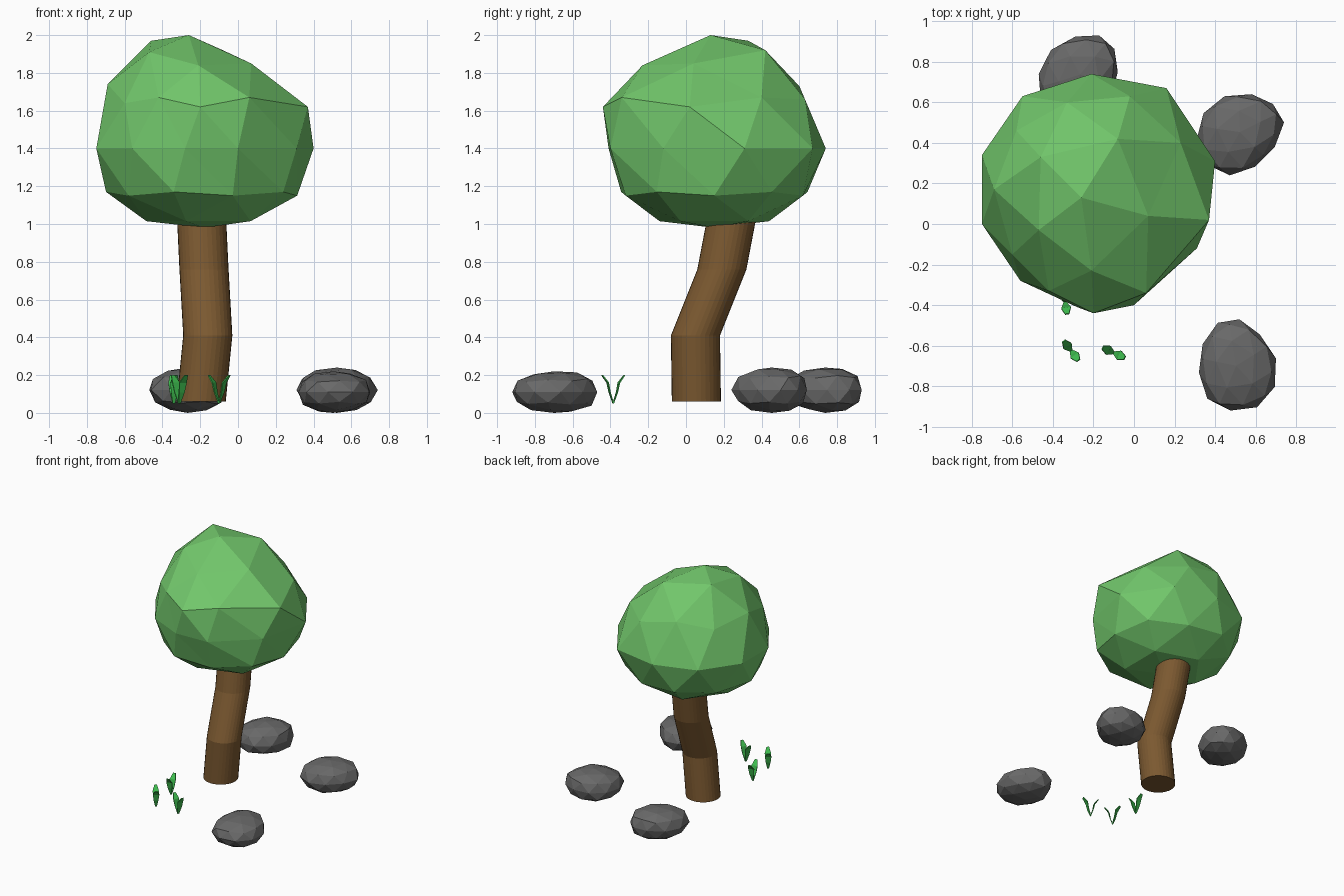
import bpy, bmesh, math, random
from mathutils import Vector, Matrix

random.seed(4)
cube = bpy.data.objects.get("Cube")
if cube:
    bpy.data.objects.remove(cube, do_unlink=True)


def make_material(name, rgb):
    mat = bpy.data.materials.new(name)
    mat.use_nodes = True
    mat.diffuse_color = (*rgb, 1)
    shader = mat.node_tree.nodes["Principled BSDF"]
    shader.inputs["Base Color"].default_value = (*rgb, 1)
    shader.inputs["Roughness"].default_value = 0.9
    return mat


leaf_green = make_material("leaf green", (0.17, 0.58, 0.15))
bark_brown = make_material("bark brown", (0.2, 0.1, 0.03))
stone_grey = make_material("stone grey", (0.14, 0.14, 0.14))
grass_green = make_material("grass green", (0.05, 0.52, 0.08))


def finish(bm, name, mat, fix_normals=True):
    if fix_normals:
        bmesh.ops.recalc_face_normals(bm, faces=bm.faces)
    mesh = bpy.data.meshes.new(name)
    bm.to_mesh(mesh)
    bm.free()
    mesh.materials.append(mat)
    obj = bpy.data.objects.new(name, mesh)
    bpy.context.collection.objects.link(obj)
    return obj


# Crown: an icosphere whose upper rings are pulled into a lopsided shape
def make_crown():
    bm = bmesh.new()
    bmesh.ops.create_icosphere(bm, subdivisions=2, radius=1)
    rings = {}
    for v in bm.verts:
        rings.setdefault(round(v.co.z, 1), []).append(v)
    for ring in rings.values():
        ring.sort(key=lambda v: (math.atan2(v.co.y, v.co.x) + 0.01) % math.tau)
    equator = [(0.4, 0.31), (0.16, 0.67), (-0.21, 0.74), (-0.55, 0.63), (-0.75, 0.34),
               (-0.75, 0), (-0.56, -0.28), (-0.28, -0.41), (0, -0.4), (0.31, -0.12)]
    shapes = {
        0.0: [(x, y, 1.4) for x, y in equator],
        0.4: [(0.37, 0.02, 1.62), (-0.02, 0.63, 1.66), (-0.58, 0.46, 1.68),
              (-0.6, -0.15, 1.64), (-0.2, -0.44, 1.62)],
        0.5: [(0.23, 0.4, 1.67), (-0.33, 0.6, 1.73), (-0.69, 0.17, 1.74),
              (-0.42, -0.33, 1.67), (0.06, -0.34, 1.67)],
        0.9: [(0.07, 0.04, 1.85), (-0.08, 0.42, 1.92), (-0.46, 0.33, 1.97),
              (-0.47, -0.03, 1.91), (-0.21, -0.23, 1.84)],
        1.0: [(-0.26, 0.13, 2)],
    }
    lower = {-0.4: 1.17, -0.5: 1.15, -0.9: 1.015, -1.0: 0.98}
    for level, ring in rings.items():
        for i, v in enumerate(ring):
            if level in lower:
                v.co = (v.co.x * 0.58 - 0.18, v.co.y * 0.58 + 0.15, lower[level])
            else:
                v.co = shapes[abs(level)][i]
    finish(bm, "tree_crown", leaf_green)


# Trunk: a bent column of level rings
def make_trunk():
    path = [(-0.195, 0.055, 0.06), (-0.16, 0.05, 0.41),
            (-0.18, 0.19, 0.76), (-0.2, 0.27, 1.18)]
    sides, radius = 32, 0.13
    bm = bmesh.new()
    rings = []
    for centre in path:
        ring = []
        for i in range(sides):
            a = math.tau * i / sides
            ring.append(bm.verts.new(Vector(centre) + radius * Vector((math.cos(a), math.sin(a), 0))))
        rings.append(ring)
    for low, high in zip(rings, rings[1:]):
        for i in range(sides):
            j = (i + 1) % sides
            bm.faces.new((low[i], low[j], high[j], high[i]))
    bm.faces.new(rings[0])
    bm.faces.new(rings[-1])
    finish(bm, "tree_trunk", bark_brown)


# Rocks: squashed, boxy eggs fitted to a box
def make_rock(name, low, high, yaw, stretch):
    bm = bmesh.new()
    bmesh.ops.create_icosphere(bm, subdivisions=2, radius=1)
    turn = Matrix.Rotation(math.radians(yaw), 3, "Z")
    for v in bm.verts:
        x, y, z = v.co * random.uniform(0.96, 1.04)
        y *= 1 - 0.12 * x
        z = math.copysign(abs(z) ** 0.85, z) * (1 + 0.08 * x)
        v.co = turn @ Vector((x * stretch, y, z))
    for axis in range(3):
        values = [v.co[axis] for v in bm.verts]
        a, b = min(values), max(values)
        for v in bm.verts:
            t = (v.co[axis] - a) / (b - a)
            v.co[axis] = low[axis] + t * (high[axis] - low[axis])
    finish(bm, name, stone_grey)


# Grass: two flat blades that bend away from each other
def make_sprout(name, x, y, yaw):
    blade = [(0, 0.05, 0.006), (0.02, 0.11, 0.018), (0.03, 0.16, 0.024), (0.06, 0.2, 0.01)]
    bm = bmesh.new()
    place = Matrix.Translation((x, y, 0)) @ Matrix.Rotation(math.radians(yaw), 4, "Z")
    for side in (-1, 1):
        rows = []
        for out, z, half in blade:
            rows.append([bm.verts.new(place @ Vector((side * out, w, z))) for w in (-half, half)])
        for a, b in zip(rows, rows[1:]):
            bm.faces.new((a[0], a[1], b[1], b[0]))
    obj = finish(bm, name, grass_green)
    solid = obj.modifiers.new("thickness", "SOLIDIFY")
    solid.thickness = 0.006
    solid.offset = 0


make_crown()
make_trunk()
make_rock("front_rock", (0.32, -0.92, 0), (0.7, -0.47, 0.22), 100, 1.15)
make_rock("side_rock", (0.31, 0.24, 0), (0.74, 0.64, 0.24), 25, 1.2)
make_rock("back_rock", (-0.47, 0.53, 0), (-0.08, 0.93, 0.24), 50, 1.2)
make_sprout("left_grass", -0.1, -0.635, -25)
make_sprout("right_grass", -0.31, -0.625, -53)
make_sprout("back_grass", -0.34, -0.385, 100)
